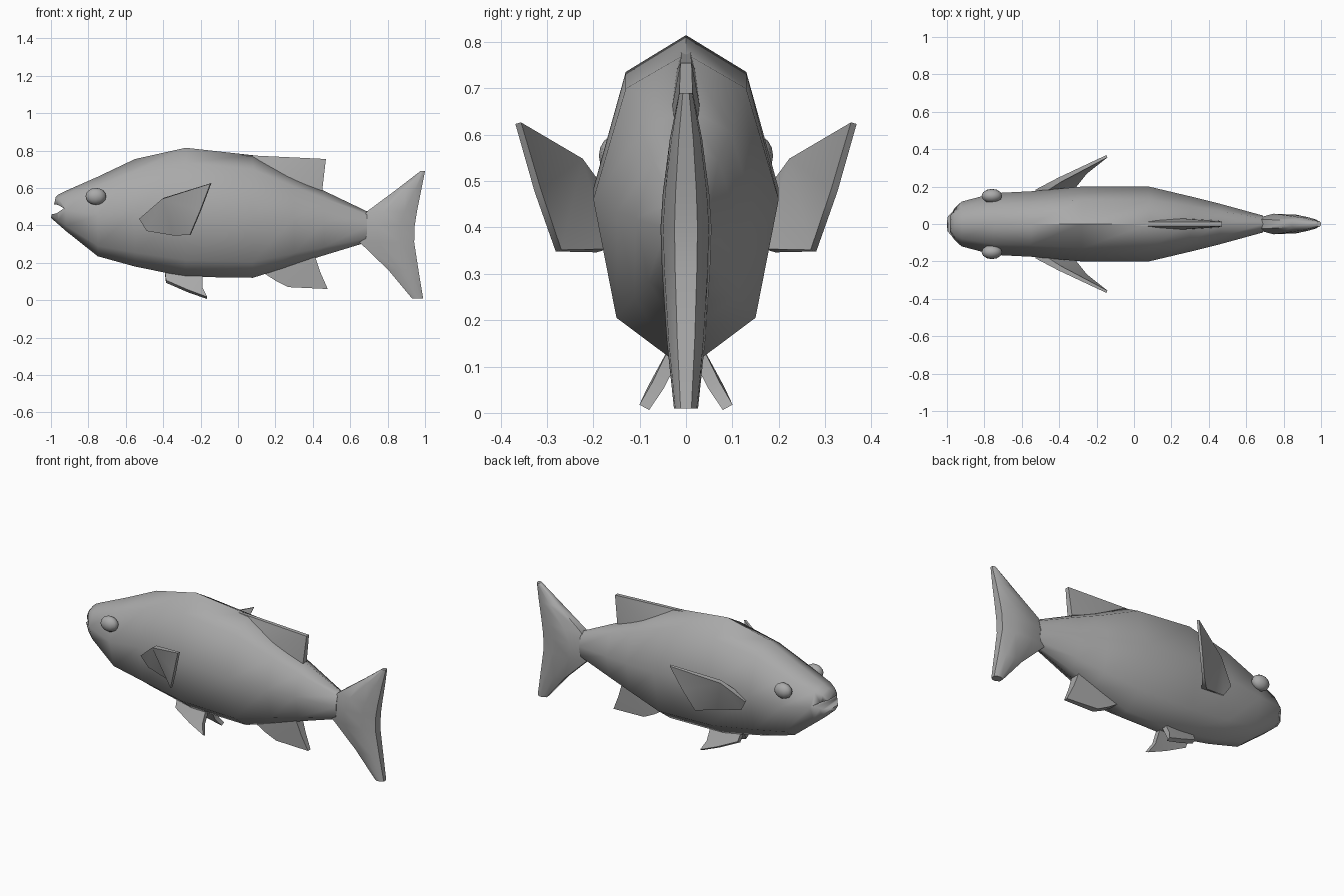
import bpy
import bmesh
from mathutils import Vector

cube = bpy.data.objects.get("Cube")
if cube:
    bpy.data.objects.remove(cube, do_unlink=True)

grey = bpy.data.materials.new("fish grey")
grey.use_nodes = True
colour = (0.4, 0.4, 0.4, 1)
grey.diffuse_color = colour
grey.node_tree.nodes["Principled BSDF"].inputs["Base Color"].default_value = colour


def finish(bm, name, angle=1.0):
    bmesh.ops.recalc_face_normals(bm, faces=bm.faces)
    mesh = bpy.data.meshes.new(name)
    bm.to_mesh(mesh)
    bm.free()
    mesh.materials.append(grey)
    obj = bpy.data.objects.new(name, mesh)
    bpy.context.collection.objects.link(obj)
    bpy.ops.object.select_all(action="DESELECT")
    obj.select_set(True)
    bpy.context.view_layer.objects.active = obj
    bpy.ops.object.shade_smooth_by_angle(angle=angle)
    return obj


def loft(name, rings):
    """Skin a list of closed rings and cap both ends."""
    bm = bmesh.new()
    loops = [[bm.verts.new(p) for p in ring] for ring in rings]
    n = len(loops[0])
    for a, b in zip(loops, loops[1:]):
        for i in range(n):
            j = (i + 1) % n
            bm.faces.new((a[i], a[j], b[j], b[i]))
    bm.faces.new(loops[0])
    bm.faces.new(loops[-1])
    return finish(bm, name)


def fin(name, outline, side=1):
    """Tapered plate: each outline point is (x, y, z, half thickness)."""
    pts = [Vector((x, y * side, z)) for x, y, z, t in outline]
    normal = Vector()
    for a, b in zip(pts, pts[1:] + pts[:1]):
        normal += a.cross(b)
    normal.normalize()
    bm = bmesh.new()
    front = [bm.verts.new(p + normal * o[3]) for p, o in zip(pts, outline)]
    back = [bm.verts.new(p - normal * o[3]) for p, o in zip(pts, outline)]
    n = len(pts)
    for i in range(n):
        j = (i + 1) % n
        bm.faces.new((front[i], front[j], back[j], back[i]))
    caps = [bm.faces.new(front), bm.faces.new(back[::-1])]
    bmesh.ops.triangulate(bm, faces=caps)
    return finish(bm, name)


# Body: faceted sections along x as (x, top, bottom, half width)
half = [(0, 1), (0.65, 0.885), (1, 0.52), (0.75, 0.13), (0.18, 0)]
section = half + [(-y, z) for y, z in half[:0:-1]]
stations = [
    (-1.0, 0.55, 0.44, 0.05), (-0.96, 0.565, 0.405, 0.09),
    (-0.92, 0.585, 0.37, 0.12), (-0.75, 0.66, 0.235, 0.165),
    (-0.55, 0.755, 0.18, 0.175), (-0.28, 0.815, 0.125, 0.2),
    (0.08, 0.775, 0.12, 0.2), (0.3, 0.66, 0.19, 0.148),
    (0.46, 0.585, 0.24, 0.108), (0.69, 0.475, 0.31, 0.045),
]
rings = []
for x, top, low, width in stations:
    lean = 0.025 if x == -1.0 else 0
    rings.append([(x + lean * z, y * width, low + (top - low) * z)
                  for y, z in section])
body = loft("body", rings)

# Mouth: wedge cut between the lips
mouth = [(-1.06, 0.445), (-0.97, 0.465), (-0.93, 0.492), (-0.965, 0.51), (-1.06, 0.52)]
cutter = loft("mouth_cutter", [[(x, y, z) for x, z in mouth] for y in (-0.3, 0.3)])
cut = body.modifiers.new("mouth", "BOOLEAN")
cut.object = cutter
cut.solver = "EXACT"
bpy.context.view_layer.objects.active = body
bpy.ops.object.modifier_apply(modifier=cut.name)
cutter.hide_render = True
cutter.hide_set(True)
bpy.data.objects.remove(cutter, do_unlink=True)

# Tail fin: horizontal sections as (z, front x, back x, half thickness)
tail_rows = [
    (0.01, 0.93, 0.99, 0.026), (0.16, 0.805, 0.965, 0.042),
    (0.31, 0.65, 0.942, 0.052), (0.4, 0.64, 0.945, 0.055),
    (0.475, 0.69, 0.957, 0.05), (0.59, 0.845, 0.98, 0.035),
    (0.69, 0.975, 1.0, 0.015),
]
tail_rings = []
for z, x0, x1, t in tail_rows:
    edge = [(0, 0.5), (0.35, 1), (0.75, 0.9), (1, 0.45)]
    edge += [(u, -v) for u, v in edge[::-1]]
    tail_rings.append([(x0 + (x1 - x0) * u, t * v, z) for u, v in edge])
loft("tail_fin", tail_rings)

# Fins on the centre line
fin("dorsal_fin", [
    (-0.05, 0, 0.78, 0.01), (0.47, 0, 0.755, 0.012),
    (0.45, 0, 0.585, 0.018), (0.25, 0, 0.66, 0.03), (0.08, 0, 0.74, 0.02)])
fin("anal_fin", [
    (0.13, 0, 0.15, 0.03), (0.2, 0, 0.105, 0.026), (0.27, 0, 0.07, 0.02),
    (0.48, 0, 0.06, 0.012), (0.44, 0, 0.15, 0.022), (0.41, 0, 0.24, 0.03)])

# Paired fins and eyes
for label, side in (("left", 1), ("right", -1)):
    fin(label + "_pectoral_fin", [
        (-0.52, 0.165, 0.44, 0.02), (-0.4, 0.235, 0.545, 0.014),
        (-0.145, 0.362, 0.625, 0.007), (-0.2, 0.32, 0.48, 0.008),
        (-0.255, 0.275, 0.35, 0.007), (-0.34, 0.18, 0.35, 0.015),
        (-0.48, 0.15, 0.375, 0.02)], side)
    fin(label + "_pelvic_fin", [
        (-0.39, 0.02, 0.14, 0.015), (-0.385, 0.04, 0.1, 0.014),
        (-0.27, 0.07, 0.05, 0.014), (-0.165, 0.09, 0.012, 0.012),
        (-0.19, 0.06, 0.06, 0.014), (-0.19, 0.02, 0.14, 0.015)], side)
    bm = bmesh.new()
    bmesh.ops.create_uvsphere(bm, u_segments=12, v_segments=8, radius=1)
    for v in bm.verts:
        x, y, z = v.co
        v.co = (-0.76 + 0.055 * x, side * 0.15 + 0.038 * y, 0.555 + 0.045 * z)
    finish(bm, label + "_eye")
